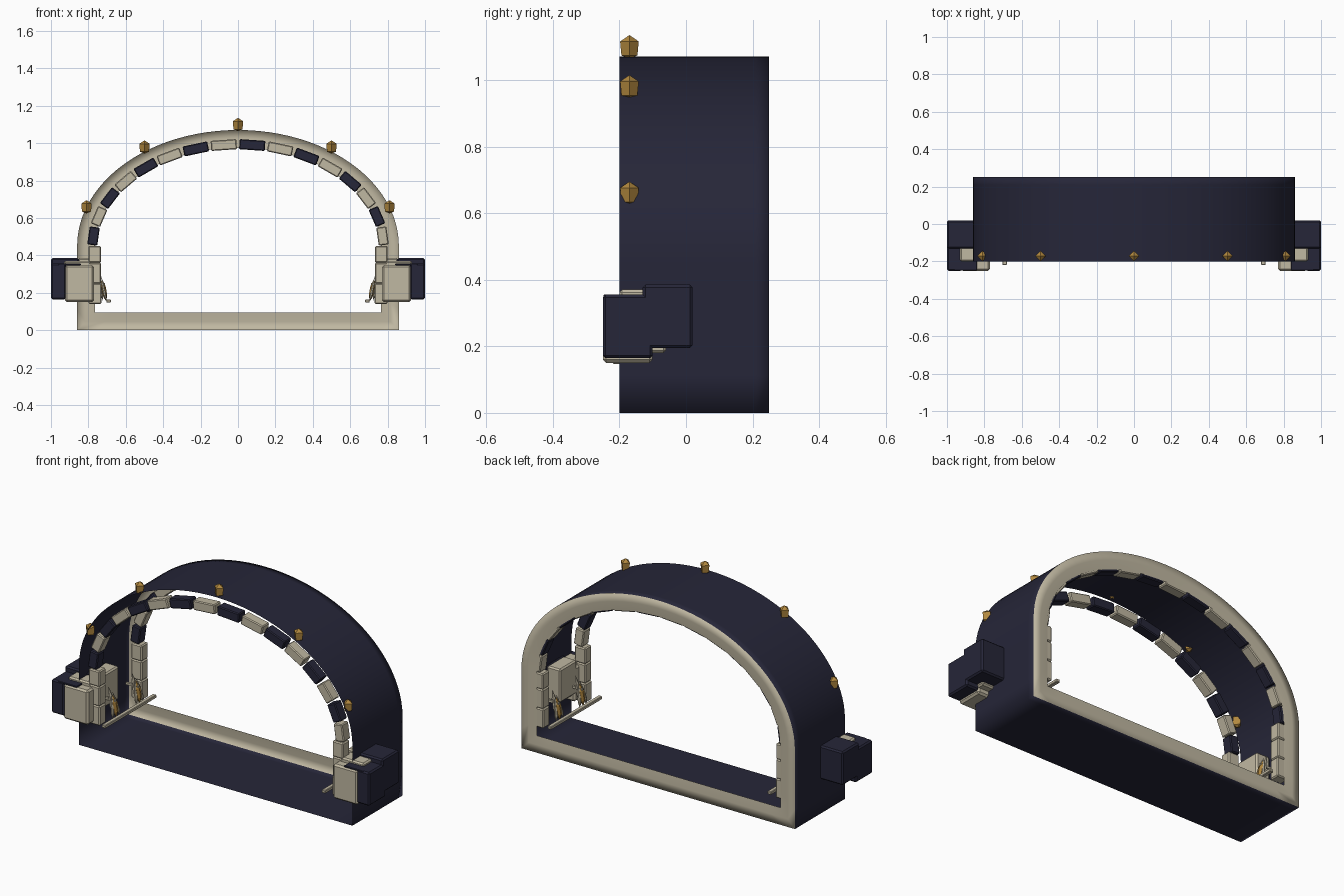
import bpy, bmesh, math
from mathutils import Matrix, Vector

cube = bpy.data.objects.get("Cube")
if cube:
    bpy.data.objects.remove(cube)


def material(name, rgb):
    m = bpy.data.materials.new(name)
    m.use_nodes = True
    m.diffuse_color = (*rgb, 1)
    m.node_tree.nodes["Principled BSDF"].inputs["Base Color"].default_value = (*rgb, 1)
    return m


NAVY = material("navy", (0.019, 0.019, 0.040))
CREAM = material("cream stone", (0.53, 0.48, 0.36))
GOLD = material("gold", (0.45, 0.25, 0.05))


def add_object(name, bm, *mats):
    bmesh.ops.recalc_face_normals(bm, faces=bm.faces)
    mesh = bpy.data.meshes.new(name)
    bm.to_mesh(mesh)
    bm.free()
    for m in mats:
        mesh.materials.append(m)
    ob = bpy.data.objects.new(name, mesh)
    bpy.context.collection.objects.link(ob)
    return ob


def box(name, low, high, mat, bevel=0.006, matrix=None):
    """Bevelled block between two corners."""
    low, high = Vector(low), Vector(high)
    bm = bmesh.new()
    bmesh.ops.create_cube(bm, size=1)
    bmesh.ops.scale(bm, vec=high - low, verts=bm.verts)
    bmesh.ops.translate(bm, vec=(low + high) / 2, verts=bm.verts)
    if bevel:
        bmesh.ops.bevel(bm, geom=bm.edges[:], offset=bevel, segments=1, affect='EDGES')
    if matrix:
        bm.transform(matrix)
    return add_object(name, bm, mat)


def side_box(name, side, x, y, z, mat, bevel=0.006):
    xs = sorted((side * x[0], side * x[1]))
    return box(name, (xs[0], y[0], z[0]), (xs[1], y[1], z[1]), mat, bevel)


def lathe(name, profile, sides, mat, matrix):
    """Faceted solid of revolution from (radius, height) points, pointed at both ends."""
    bm = bmesh.new()
    rings = [[bm.verts.new((r * math.cos(2 * math.pi * k / sides),
                            r * math.sin(2 * math.pi * k / sides), h))
              for k in range(sides)] for r, h in profile]
    for a, b in zip(rings, rings[1:]):
        for k in range(sides):
            n = (k + 1) % sides
            bm.faces.new((a[k], a[n], b[n], b[k]))
    bmesh.ops.remove_doubles(bm, verts=bm.verts, dist=0.0005)
    bm.transform(matrix)
    return add_object(name, bm, mat)


# Arch outline: straight sides carrying half an ellipse
SPRING, HALF_W, RISE = 0.45, 0.86, 0.62
STEPS = 48


def outline(inset, y):
    w, rise = HALF_W - inset, RISE - inset
    pts = [(w * (k / 8 - 1), inset) for k in range(16)]
    pts += [(w, inset + (SPRING - inset) * k / 4) for k in range(4)]
    pts += [(w * math.cos(math.pi * k / STEPS), SPRING + rise * math.sin(math.pi * k / STEPS))
            for k in range(STEPS + 1)]
    pts += [(-w, SPRING + (inset - SPRING) * k / 4) for k in range(1, 4)]
    return [Vector((x, y, z)) for x, z in pts]


# Thin tunnel shell with a cream rim round its back edge
bm = bmesh.new()
loops = [[bm.verts.new(p) for p in outline(d, y)]
         for d, y in ((0, -0.2), (0, 0.05), (0, 0.21), (0, 0.25), (0.045, 0.25), (0.095, 0.245))]
for i, (a, b) in enumerate(zip(loops, loops[1:])):
    for k in range(len(a)):
        n = (k + 1) % len(a)
        f = bm.faces.new((a[k], a[n], b[n], b[k]))
        f.material_index = 1 if i > 2 else 0
        f.smooth = True
add_object("tunnel_shell", bm, NAVY, CREAM)

# Alternating arch bricks, one row at each end of the tunnel
BRICKS = 16
for row, y in (("front", -0.17), ("back", 0.21)):
    for i in range(BRICKS):
        def on_arc(t):
            return Vector((0.78 * math.cos(t), y, SPRING + 0.545 * math.sin(t)))
        a, b = (on_arc(math.pi * (i + s) / BRICKS) for s in (0, 1))
        d = b - a
        half = d.length * 0.45
        m = Matrix.Translation((a + b) / 2) @ Matrix.Rotation(-math.atan2(d.z, d.x), 4, 'Y')
        box(f"{row}_brick", (-half, -0.03, -0.027), (half, 0.03, 0.027),
            NAVY if i % 2 else CREAM, 0.005, m)

# Gold studs along the front edge
for x, z in ((-0.81, 0.66), (-0.5, 0.98), (0, 1.1), (0.5, 0.98), (0.81, 0.66)):
    lathe("gold_stud", [(0, -0.036), (0.024, -0.026), (0.028, 0.016), (0, 0.035)], 4, GOLD,
          Matrix.Translation((x, -0.17, z)))

for side in (-1, 1):
    # Stacked pillars below each brick row
    for row, y in (("front", (-0.2, -0.14)), ("back", (0.18, 0.24))):
        side_box(f"{row}_pillar_base", side, (0.73, 0.8), y, (0.14, 0.25), CREAM)
        side_box(f"{row}_pillar_middle", side, (0.732, 0.8), y, (0.25, 0.36), CREAM)
        side_box(f"{row}_pillar_top", side, (0.732, 0.8), y, (0.36, 0.45), CREAM)

    # Overlapping side blocks: cream cores with navy outer shells
    side_box("front_block_core", side, (0.77, 0.925), (-0.25, -0.1), (0.15, 0.347), CREAM, 0.01)
    side_box("front_block_shell", side, (0.92, 1.0), (-0.25, -0.1), (0.165, 0.355), NAVY, 0.008)
    side_box("front_block_cap", side, (0.84, 0.96), (-0.248, -0.1), (0.346, 0.355), NAVY, 0.002)
    side_box("rear_block_core", side, (0.785, 0.93), (-0.2, -0.06), (0.18, 0.37), CREAM, 0.008)
    side_box("rear_block_shell", side, (0.85, 1.0), (-0.13, 0.02), (0.195, 0.385), NAVY, 0.008)
    side_box("rear_block_inner_face", side, (0.77, 0.855), (-0.12, 0.03), (0.195, 0.385), CREAM, 0.008)

    # Rail along the inner wall
    side_box("inner_rail", side, (0.68, 0.703), (-0.22, 0.24), (0.147, 0.165), CREAM, 0.003)

    # Flame ornaments: cream blades around a gold heart, leaning to the wall
    for y in (-0.085, 0.125):
        lean = Matrix.Translation((side * 0.705, y, 0.155)) @ Matrix.Rotation(side * 0.2, 4, 'Y')
        flat = Matrix.Diagonal((0.6, 1, 1, 1))
        lathe("gold_heart", [(0, 0), (0.02, 0.03), (0.022, 0.08), (0, 0.125)], 6, GOLD,
              lean @ flat)
        lathe("middle_blade", [(0, 0), (0.016, 0.06), (0.014, 0.12), (0, 0.165)], 6, CREAM,
              lean @ Matrix.Translation((side * 0.016, 0, 0)) @ flat)
        for s in (-1, 1):
            lathe("side_blade", [(0, 0), (0.012, 0.03), (0.01, 0.09), (0, 0.14)], 6, CREAM,
                  lean @ Matrix.Translation((0, s * 0.032, 0)) @ Matrix.Rotation(s * 0.2, 4, 'X') @ flat)
        side_box("ornament_bracket", side, (0.71, 0.79), (y - 0.006, y + 0.006), (0.24, 0.252), CREAM, 0)
